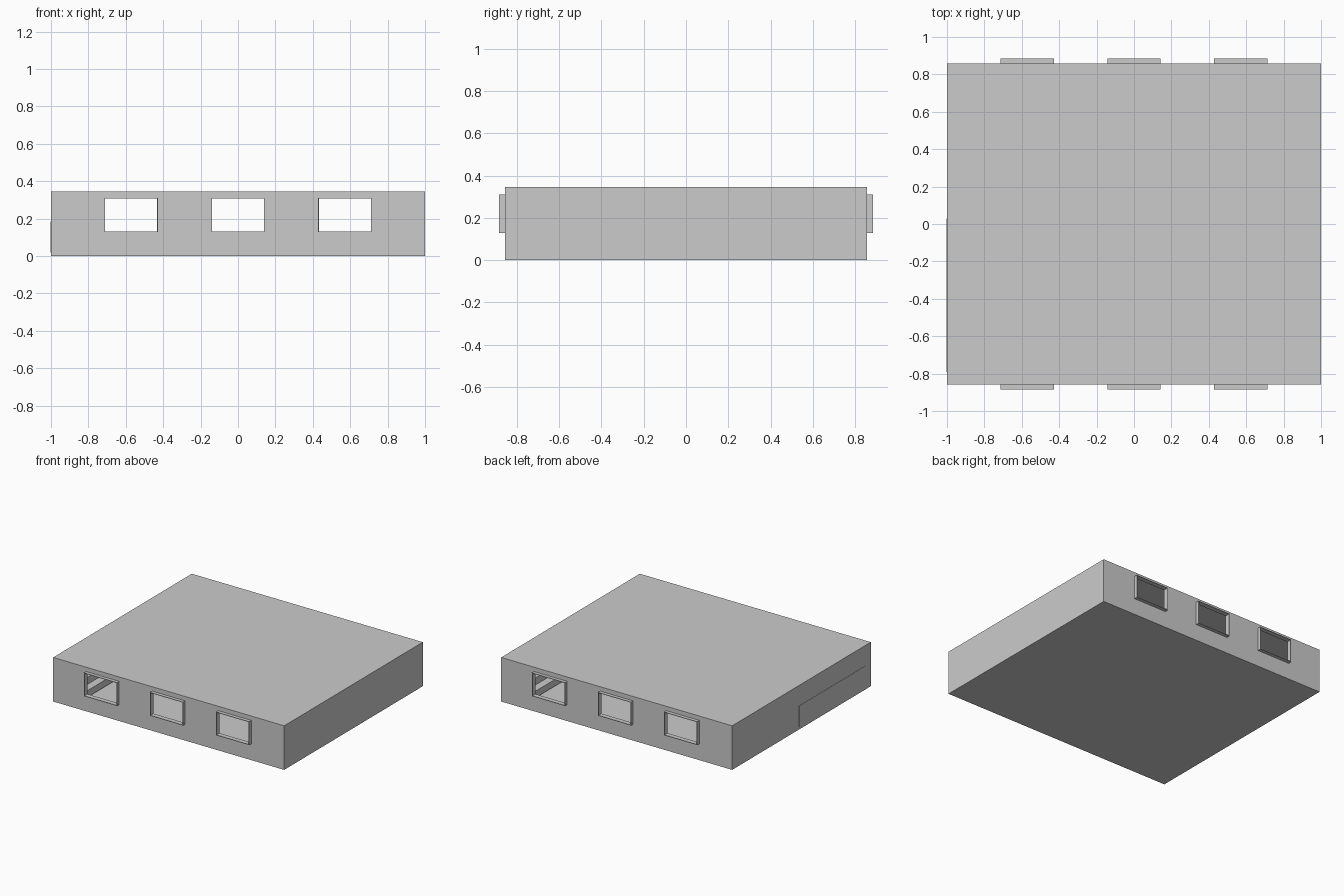
import bpy, bmesh
from mathutils import Matrix, Vector

if "Cube" in bpy.data.objects:
    bpy.data.objects.remove(bpy.data.objects["Cube"])

W, D, H = 1.0, 0.857, 0.345          # half width, half depth, height
T = 0.01                             # wall thickness
WIN_X = (-0.572, 0.0, 0.572)         # window centres
WIN_HALF, Z0, Z1 = 0.143, 0.128, 0.311
FRAME_Y, FRAME_T = 0.884, 0.004


def add_box(bm, lo, hi):
    lo, hi = Vector(lo), Vector(hi)
    m = Matrix.Translation((lo + hi) / 2) @ Matrix.Diagonal((*(hi - lo), 1))
    bmesh.ops.create_cube(bm, size=1, matrix=m)


def make(name, boxes):
    bm = bmesh.new()
    for lo, hi in boxes:
        add_box(bm, lo, hi)
    me = bpy.data.meshes.new(name)
    bm.to_mesh(me)
    bm.free()
    ob = bpy.data.objects.new(name, me)
    bpy.context.collection.objects.link(ob)
    return ob


def cut(target, cutter):
    mod = target.modifiers.new("cut", 'BOOLEAN')
    mod.operation, mod.solver, mod.object = 'DIFFERENCE', 'EXACT', cutter
    cutter.hide_render = True
    cutter.hide_set(True)


# Hollow storey with openings through the front and back walls
shell = make("building_shell", [((-W, -D, 0), (W, D, H))])
cut(shell, make("room_cutter", [((-W + T, -D + T, T), (W - T, D - T, H - T))]))
cut(shell, make("window_cutter", [((x - WIN_HALF, -1, Z0), (x + WIN_HALF, 1, Z1))
                                  for x in WIN_X]))

# Thin projecting window frames, front and back
for side, s in (("front", -1), ("back", 1)):
    ya, yb = sorted((s * (D - T), s * FRAME_Y))
    for i, x in enumerate(WIN_X):
        a, b, t = x - WIN_HALF, x + WIN_HALF, FRAME_T
        make(f"{side}_window_frame_{i + 1}", [
            ((a, ya, Z0), (a + t, yb, Z1)),
            ((b - t, ya, Z0), (b, yb, Z1)),
            ((a + t, ya, Z0), (b - t, yb, Z0 + t)),
            ((a + t, ya, Z1 - t), (b - t, yb, Z1))])

# Stepped benches along the side walls; the left one just breaks the wall face
steps = [((-1.002, -0.79, 0.018), (-0.82, 0.03, 0.07)),
         ((-1.002, -0.79, 0.07), (-0.88, 0.03, 0.125)),
         ((-1.002, -0.79, 0.125), (-0.94, 0.03, 0.185))]
make("left_bench", steps)
right = make("right_bench", steps)
right.data.transform(Matrix.Translation((-0.006, 0, 0)) @ Matrix.Rotation(3.14159265, 4, 'Z'))
